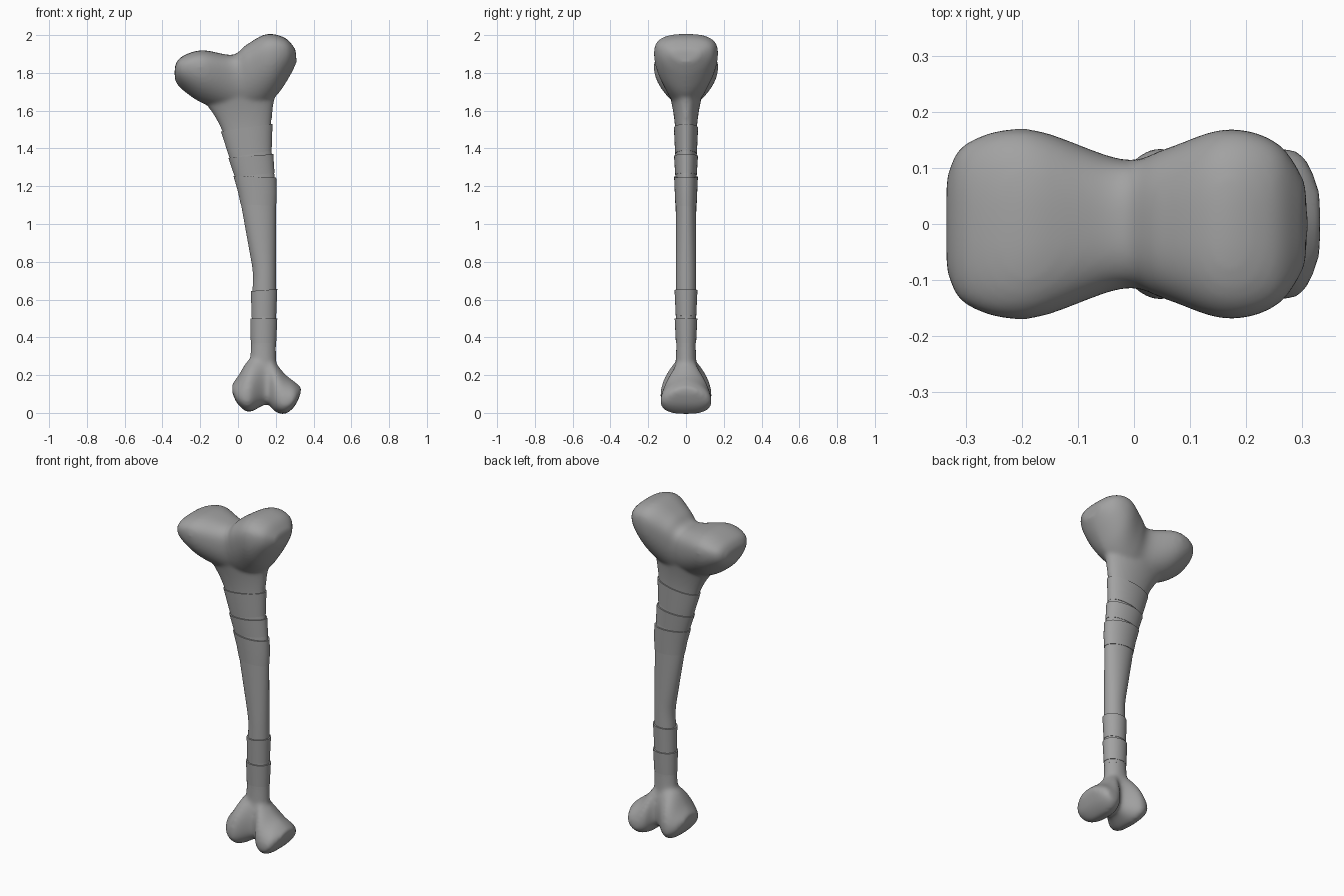
import bpy, bmesh, math
from mathutils import Vector

cube = bpy.data.objects.get("Cube")
if cube:
    bpy.data.objects.remove(cube, do_unlink=True)

material = bpy.data.materials.new("bone_grey")
material.use_nodes = True
grey = (0.36, 0.36, 0.36, 1)
material.diffuse_color = grey
material.node_tree.nodes["Principled BSDF"].inputs["Base Color"].default_value = grey

SIDES = 40


def clamp(value):
    return max(0, min(1, value))


def left_edge(z):
    """Shaft outline on the -x side: narrow below, leaning out above."""
    waist = 0.75
    if z < waist:
        return 0.07 + 0.03 * clamp(z - 0.4)
    return 0.08 - 0.18 * (z - waist) - 0.1 * max(0, z - 1.2)


def right_edge(z):
    """Shaft outline on the +x side: straight, with one step inwards."""
    return 0.2 - 0.025 * clamp((z - 1.2) * 5)


def section(z, tilt=0, swell=0):
    """Shaft section as start point, end point and half depth."""
    low, high = z - tilt / 2, z + tilt / 2
    start = Vector((left_edge(low) - swell, 0, low))
    end = Vector((right_edge(high) + swell, 0, high))
    return start, end, 0.05 + 0.004 * z + swell


def spline(sections, steps=5):
    """Resample a row of sections along a smooth curve."""
    result = []
    last = len(sections) - 1
    for i in range(last):
        before, here, after, beyond = (
            sections[max(0, min(last, i + k))] for k in (-1, 0, 1, 2))
        for step in range(steps):
            t = step / steps
            result.append([
                q + t / 2 * (r - p + t * (2*p - 5*q + 4*r - s + t * (3*q - 3*r + s - p)))
                for p, q, r, s in zip(before, here, after, beyond)])
    return result + [sections[last]]


def loft(bm, sections, middle=0.5, square=1, taper=1):
    """Skin a row of egg-shaped sections and close both ends."""
    rings = []
    for start, end, depth in sections:
        ring = []
        for i in range(SIDES):
            angle = 2 * math.pi * i / SIDES
            along, across = math.cos(angle), math.sin(angle)
            if along > 0:
                height = middle + (1 - middle) * along ** square
                width = abs(across) ** square
            else:
                height = middle * (1 + along)
                width = abs(across) ** taper
            point = start.lerp(end, height)
            point.y = math.copysign(depth * width, across)
            ring.append(bm.verts.new(point))
        rings.append(ring)
    for ring, following in zip(rings, rings[1:]):
        for i in range(SIDES):
            j = (i + 1) % SIDES
            bm.faces.new((ring[i], ring[j], following[j], following[i]))
    bm.faces.new(rings[0])
    bm.faces.new(rings[-1])


def finish(bm, name):
    bmesh.ops.recalc_face_normals(bm, faces=bm.faces)
    mesh = bpy.data.meshes.new(name)
    bm.to_mesh(mesh)
    bm.free()
    mesh.materials.append(material)
    obj = bpy.data.objects.new(name, mesh)
    bpy.context.collection.objects.link(obj)
    return obj


def knuckle(name, lobes, neck_start, neck_end, flare):
    """Two-lobed bone end fused with a neck that flares into it."""
    bm = bmesh.new()
    margin = 0.005  # makes up for the softening
    sections = []
    for x_narrow, z_narrow, x_blunt, z_blunt, depth in spline(lobes):
        start, end = Vector((x_narrow, 0, z_narrow)), Vector((x_blunt, 0, z_blunt))
        outward = (end - start).normalized() * margin
        sections.append((start - outward, end + outward, depth + margin))
    loft(bm, sections, middle=0.68, square=0.75, taper=1.3)

    neck = []
    steps = 12
    for i in range(steps + 1):
        t = i / steps
        start, end, depth = section(neck_start + (neck_end - neck_start) * t)
        spread = flare * t * t
        start.x -= spread
        end.x += spread * 0.3
        neck.append((start, end, depth + spread * 0.4))
    loft(bm, neck)

    obj = finish(bm, name)
    remesh = obj.modifiers.new("fuse", 'REMESH')
    remesh.mode = 'VOXEL'
    remesh.voxel_size = 0.01
    remesh.use_smooth_shade = True
    soften = obj.modifiers.new("soften", 'SMOOTH')
    soften.factor = 0.5
    soften.iterations = 12


# Large upper end, lobes from right to left, narrow side below
knuckle("upper_knuckle", [
    (-.335, 1.77, -.335, 1.83, .08),
    (-.3, 1.72, -.3, 1.88, .14),
    (-.18, 1.64, -.19, 1.915, .165),
    (0, 1.6, -.03, 1.89, .11),
    (.1, 1.61, .04, 1.94, .13),
    (.2, 1.68, .15, 2, .165),
    (.27, 1.78, .25, 1.98, .14),
    (.31, 1.86, .305, 1.92, .07),
], 1.45, 1.75, 0.125)

# Small lower end, narrow side above
knuckle("lower_knuckle", [
    (-.03, .15, -.03, .11, .06),
    (0, .19, 0, .05, .11),
    (.06, .28, .06, .01, .13),
    (.15, .32, .15, .05, .07),
    (.2, .26, .2, .01, .115),
    (.25, .2, .25, 0, .13),
    (.3, .16, .3, .04, .12),
    (.335, .13, .33, .1, .06),
], 0.42, 0.15, 0.03)

# Plain shaft running into both ends
bm = bmesh.new()
steps = 24
loft(bm, [section(0.35 + 1.15 * i / steps) for i in range(steps + 1)])
shaft = finish(bm, "shaft")

# Stepped wraps round the shaft: top, bottom and tilt
bm = bmesh.new()
for top, bottom, tilt in ((1.51, 1.37, .04), (1.36, 1.26, .02), (1.25, 1.1, -.01),
                          (.65, .51, .01), (.5, .37, 0)):
    loft(bm, [section(top + (bottom - top) * t, tilt, 0.008 - 0.006 * t)
              for t in (0, 0.5, 1)])
wraps = finish(bm, "shaft_wraps")

bpy.ops.object.select_all(action='DESELECT')
for obj in (shaft, wraps):
    obj.select_set(True)
bpy.context.view_layer.objects.active = shaft
bpy.ops.object.shade_smooth_by_angle(angle=math.radians(35))
